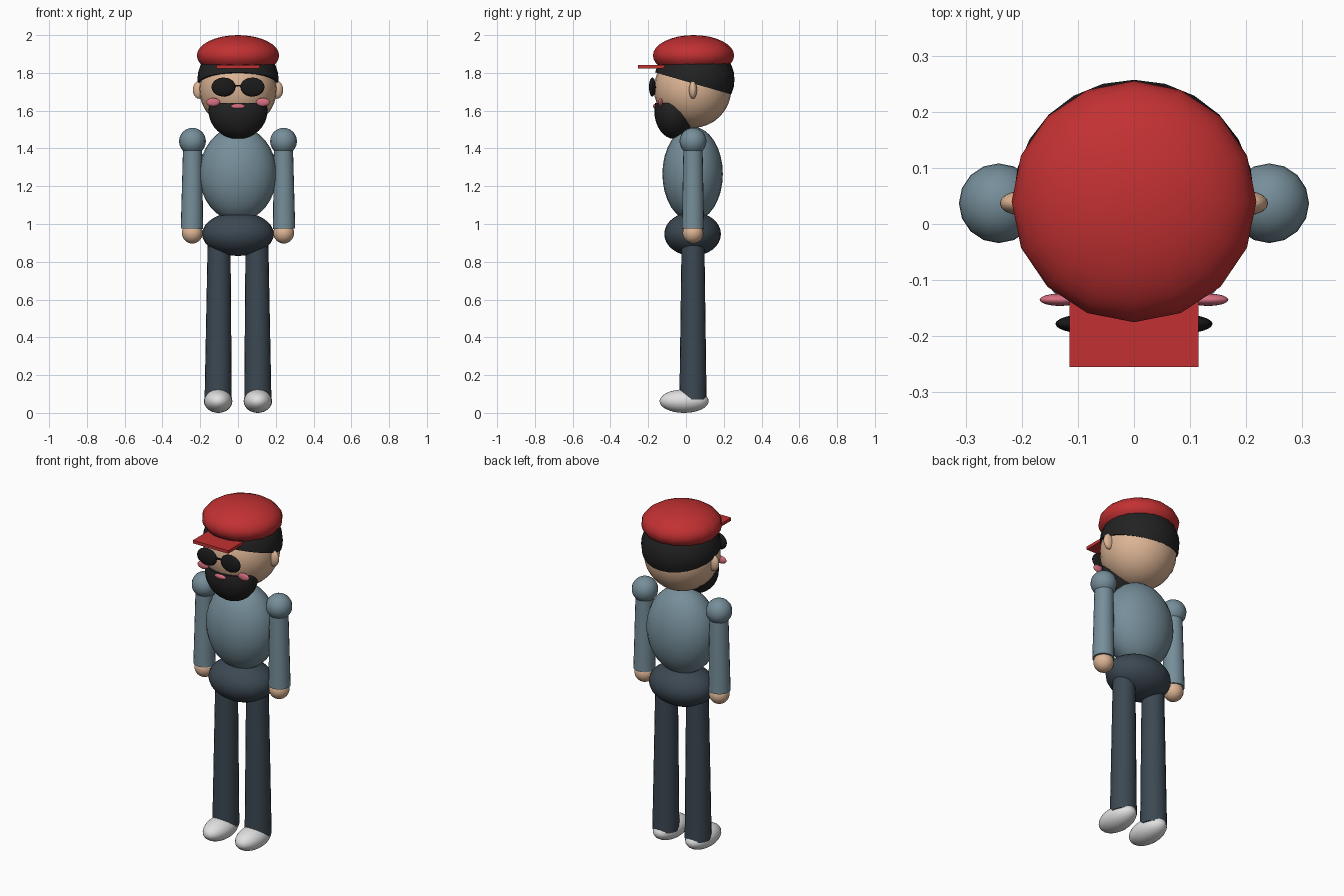
import bpy, bmesh
from mathutils import Vector, Matrix

cube = bpy.data.objects.get("Cube")
if cube:
    bpy.data.objects.remove(cube, do_unlink=True)

MID = 0.037  # depth of the body's centre line


def material(name, rgb):
    m = bpy.data.materials.new(name)
    m.use_nodes = True
    m.diffuse_color = (*rgb, 1)
    bsdf = next(n for n in m.node_tree.nodes if n.type == 'BSDF_PRINCIPLED')
    bsdf.inputs["Base Color"].default_value = (*rgb, 1)
    return m


red = material("cap red", (0.54, 0.03, 0.032))
skin = material("skin", (0.72, 0.46, 0.30))
black = material("hair black", (0.016, 0.016, 0.016))
dark = material("glasses black", (0.01, 0.01, 0.01))
pink = material("blush pink", (0.68, 0.16, 0.22))
shirt = material("shirt blue grey", (0.18, 0.27, 0.32))
trousers = material("trousers slate", (0.045, 0.065, 0.085))
white = material("shoe white", (0.75, 0.75, 0.75))


def finish(name, bm, mat, smooth=True):
    bmesh.ops.recalc_face_normals(bm, faces=bm.faces[:])
    mesh = bpy.data.meshes.new(name)
    bm.to_mesh(mesh)
    bm.free()
    mesh.materials.append(mat)
    obj = bpy.data.objects.new(name, mesh)
    bpy.context.collection.objects.link(obj)
    if smooth:
        bpy.ops.object.select_all(action='DESELECT')
        obj.select_set(True)
        bpy.context.view_layer.objects.active = obj
        bpy.ops.object.shade_smooth_by_angle(angle=0.7)
    return obj


def ellipsoid(name, centre, radii, mat, cut=None, segments=24):
    """Squashed ball; cut = (point, normal) drops and caps the side behind the normal."""
    bm = bmesh.new()
    bmesh.ops.create_uvsphere(bm, u_segments=segments, v_segments=16, radius=1)
    bm.transform(Matrix.Translation(centre) @ Matrix.Diagonal((*radii, 1)))
    if cut:
        geom = bm.verts[:] + bm.edges[:] + bm.faces[:]
        res = bmesh.ops.bisect_plane(bm, geom=geom, plane_co=cut[0], plane_no=cut[1],
                                     clear_inner=True)
        edges = [e for e in res["geom_cut"] if isinstance(e, bmesh.types.BMEdge)]
        bmesh.ops.contextual_create(bm, geom=edges)
    return finish(name, bm, mat)


def limb(name, bottom, top, r_bottom, r_top, mat, segments=20):
    """Tapered cylinder between two points."""
    a, b = Vector(bottom), Vector(top)
    bm = bmesh.new()
    bmesh.ops.create_cone(bm, cap_ends=True, segments=segments, radius1=r_bottom,
                          radius2=r_top, depth=(b - a).length)
    turn = (b - a).to_track_quat('Z', 'Y').to_matrix().to_4x4()
    bm.transform(Matrix.Translation((a + b) / 2) @ turn)
    return finish(name, bm, mat)


# Body
ellipsoid("torso", (0, 0.035, 1.265), (0.205, 0.16, 0.25), shirt)
ellipsoid("hips", (0, 0.035, 0.947), (0.19, 0.15, 0.116), trousers)

# Head, hair with a sloping hairline, and beard with a level top
ellipsoid("head", (0, 0.035, 1.715), (0.206, 0.205, 0.206), skin)
ellipsoid("hair", (0, 0.045, 1.765), (0.215, 0.212, 0.195), black,
          cut=((0, 0.035, 1.745), (0, 0.29, 1)))
ellipsoid("beard", (0, -0.06, 1.6), (0.156, 0.108, 0.15), black,
          cut=((0, 0, 1.64), (0, 0, -1)))
ellipsoid("mouth", (0, -0.162, 1.623), (0.037, 0.012, 0.014), pink)

# Cap and flat brim
ellipsoid("cap", (0, 0.04, 1.892), (0.218, 0.215, 0.108), red, segments=16)
bm = bmesh.new()
bmesh.ops.create_cube(bm, size=1)
bm.transform(Matrix.Translation((0, -0.175, 1.832)) @ Matrix.Diagonal((0.23, 0.16, 0.018, 1)))
finish("cap_brim", bm, red, smooth=False)

# Glasses bridge
limb("glasses_bridge", (-0.03, -0.178, 1.732), (0.03, -0.178, 1.732), 0.005, 0.005, dark, 8)

# Paired parts
for side, s in (("left", 1), ("right", -1)):
    ellipsoid(side + "_ear", (s * 0.205, MID, 1.71), (0.034, 0.021, 0.047), skin, segments=16)
    ellipsoid(side + "_lens", (s * 0.077, -0.178, 1.725), (0.063, 0.018, 0.05), dark)
    ellipsoid(side + "_cheek", (s * 0.132, -0.135, 1.645), (0.036, 0.011, 0.022), pink)
    ellipsoid(side + "_shoulder", (s * 0.241, MID, 1.438), (0.071, 0.071, 0.071), shirt,
              segments=16)
    limb(side + "_arm", (s * 0.244, MID, 0.975), (s * 0.24, MID, 1.44), 0.059, 0.05, shirt)
    ellipsoid(side + "_hand", (s * 0.242, MID, 0.952), (0.055, 0.055, 0.055), skin)
    limb(side + "_leg", (s * 0.105, MID, 0.07), (s * 0.1, MID, 0.94), 0.072, 0.06, trousers)
    ellipsoid(side + "_shoe", (s * 0.105, -0.01, 0.062), (0.075, 0.13, 0.062), white)
